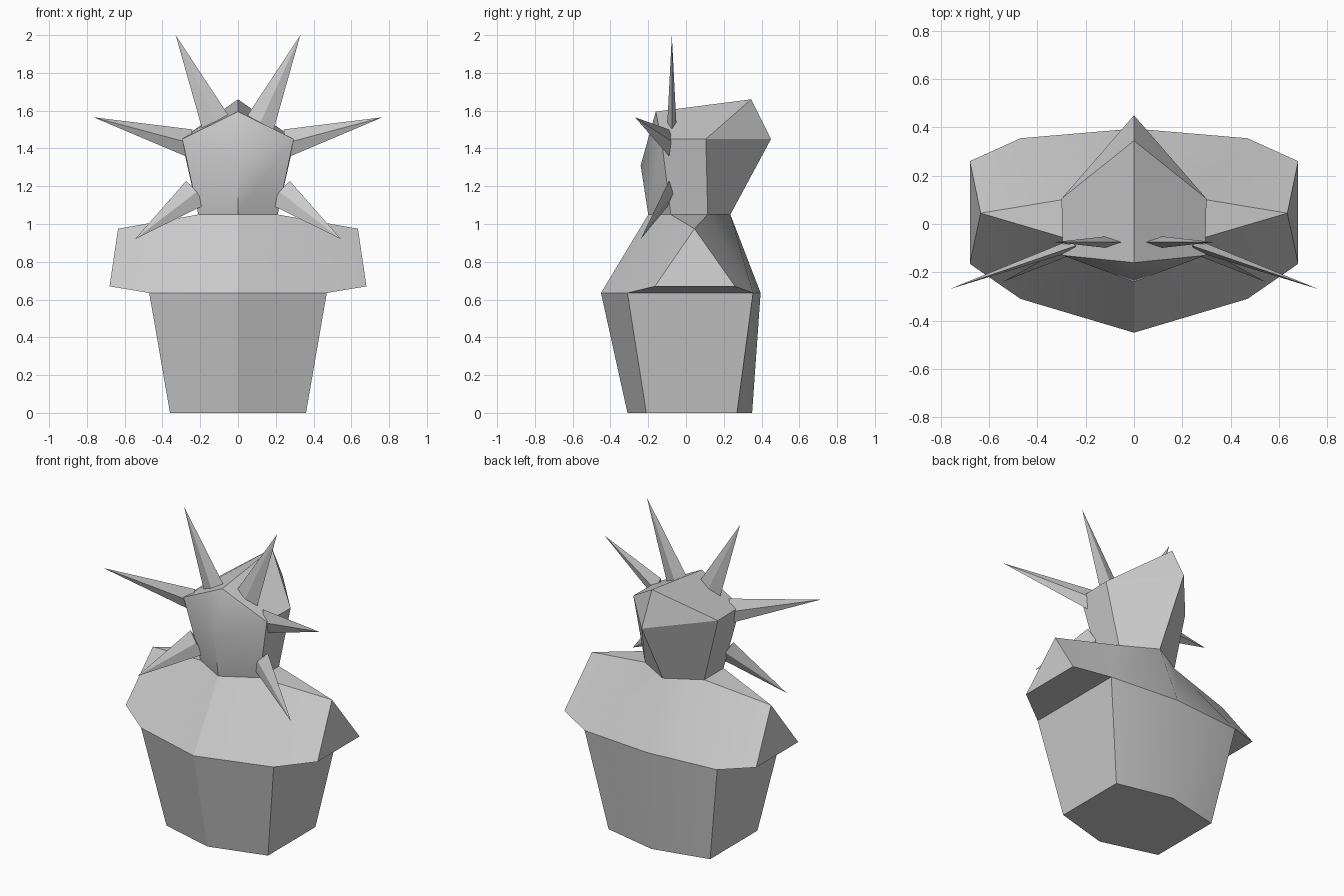
import bpy, bmesh, math
from mathutils import Vector

cube = bpy.data.objects.get("Cube")
if cube:
    bpy.data.objects.remove(cube)

stone = bpy.data.materials.new("grey stone")
stone.use_nodes = True
GREY = (0.6, 0.6, 0.6, 1)
stone.diffuse_color = GREY
stone.node_tree.nodes["Principled BSDF"].inputs["Base Color"].default_value = GREY


def make_part(name, faces, angle=30):
    """Weld a list of faces, each a list of points, into one object."""
    bm = bmesh.new()
    for face in faces:
        bm.faces.new([bm.verts.new(p) for p in face])
    bmesh.ops.remove_doubles(bm, verts=bm.verts, dist=0.0005)
    bmesh.ops.recalc_face_normals(bm, faces=bm.faces)
    mesh = bpy.data.meshes.new(name)
    bm.to_mesh(mesh)
    bm.free()
    mesh.materials.append(stone)
    obj = bpy.data.objects.new(name, mesh)
    bpy.context.collection.objects.link(obj)
    bpy.ops.object.select_all(action='DESELECT')
    obj.select_set(True)
    bpy.context.view_layer.objects.active = obj
    bpy.ops.object.shade_smooth_by_angle(angle=math.radians(angle))
    return obj


def both_sides(faces):
    """Return the faces together with their mirror images in x."""
    return faces + [[(-x, y, z) for x, y, z in reversed(f)] for f in faces]


def half_ring(x, z, front, front_side, back_side, back):
    return [(0, front, z), (x, front_side, z), (x, back_side, z), (0, back, z)]


def loft(lower, upper):
    return [[lower[i], lower[i + 1], upper[i + 1], upper[i]] for i in range(3)]


foot = half_ring(0.36, 0, -0.31, -0.21, 0.27, 0.35)
waist = half_ring(0.47, 0.635, -0.45, -0.31, 0.355, 0.395)
neck = half_ring(0.21, 1.05, -0.2, -0.08, 0.115, 0.235)

# Pedestal with a single flat hexagonal bottom
bottom = foot + [(-x, y, z) for x, y, z in (foot[2], foot[1])]
make_part("pedestal", both_sides(loft(foot, waist)) + [bottom])

# Shoulders flaring out over the pedestal
front_low, back_low = (0.68, -0.165, 0.67), (0.68, 0.26, 0.67)
peak = (0.635, 0.045, 0.975)
make_part("shoulders", both_sides([
    [waist[0], waist[1], neck[1], neck[0]],
    [waist[1], front_low, peak, neck[1]],
    [front_low, back_low, peak],
    [peak, neck[2], neck[1]],
    [back_low, waist[2], neck[2], peak],
    [waist[2], waist[3], neck[3], neck[2]],
    [waist[1], waist[2], back_low, front_low],
]))

# Faceted head
temple, ear = (0.295, -0.13, 1.45), (0.3, 0.105, 1.45)
nose, brow = (0, -0.24, 1.31), (0, -0.16, 1.595)
crown, nape = (0, 0.345, 1.66), (0, 0.45, 1.45)
make_part("head", both_sides([
    [neck[0], neck[1], temple, nose],
    [nose, temple, brow],
    [neck[1], neck[2], ear, temple],
    [brow, temple, ear, crown],
    [crown, ear, nape],
    [neck[2], neck[3], nape, ear],
]))


# Thin four-sided spikes fanning around the head
def spike(name, base, tip, width):
    base, tip = Vector(base), Vector(tip)
    axis = (tip - base).normalized()
    across = axis.cross(Vector((0, 1, 0))).normalized() * width
    thick = across.cross(axis).normalized() * 0.024
    ring = [base + across, base + thick, base - across, base - thick]
    faces = [[ring[i], ring[(i + 1) % 4], tip] for i in range(4)]
    make_part(name, faces + [ring[::-1]], 20)


spikes = {
    "upper_spike": ((0.115, -0.075, 1.53), (0.33, -0.075, 2.0), 0.08),
    "middle_spike": ((0.26, -0.09, 1.43), (0.765, -0.27, 1.565), 0.073),
    "lower_spike": ((0.225, -0.09, 1.165), (0.545, -0.24, 0.92), 0.08),
}
for name, (base, tip, width) in spikes.items():
    for label, s in (("left", 1), ("right", -1)):
        spike(f"{label}_{name}", (s * base[0], *base[1:]), (s * tip[0], *tip[1:]), width)
